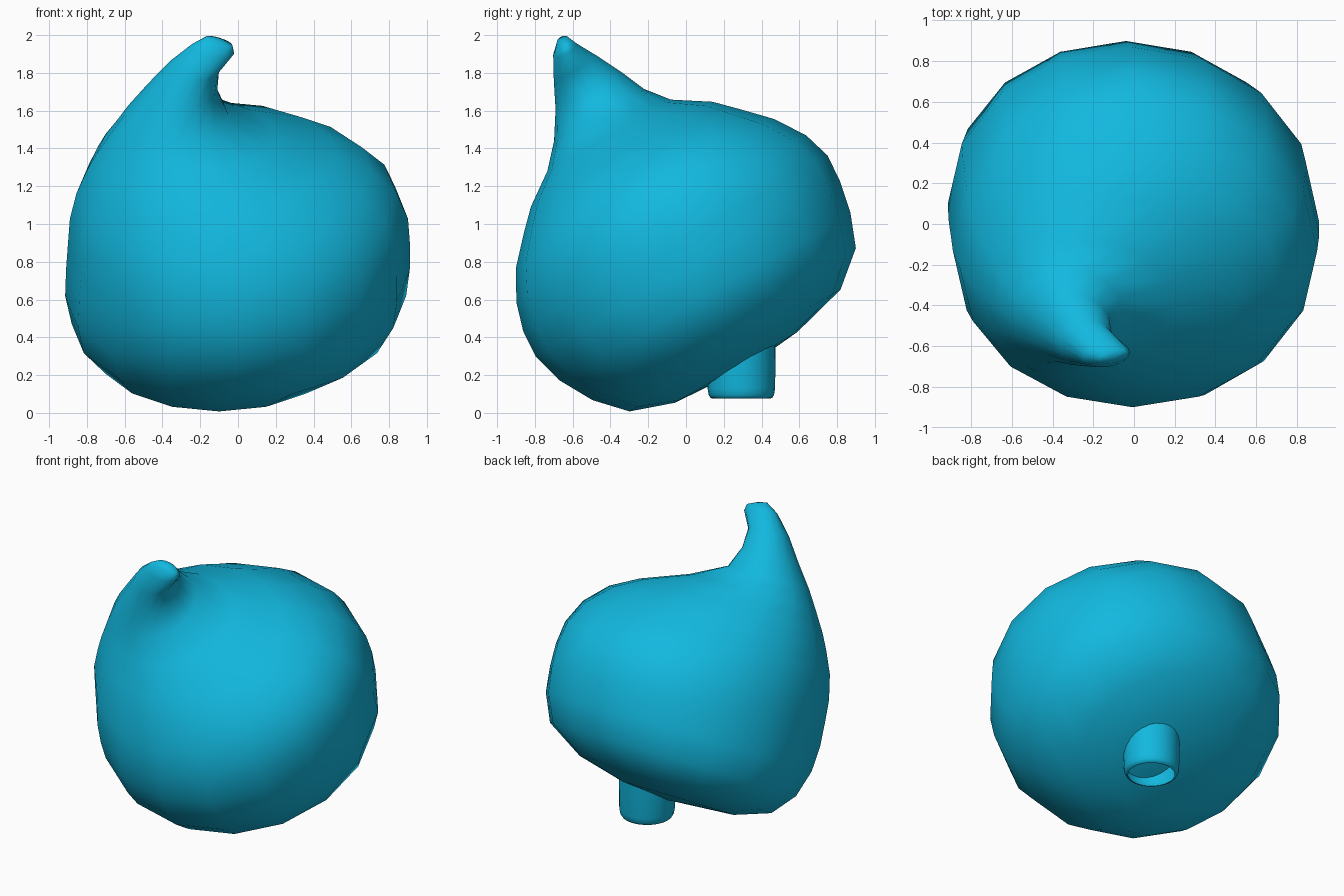
import bpy, bmesh
from math import sin, cos, pi, radians

if "Cube" in bpy.data.objects:
    bpy.data.objects.remove(bpy.data.objects["Cube"])

mat = bpy.data.materials.new("blue")
mat.diffuse_color = (0.006, 0.48, 0.74, 1)
mat.use_nodes = True
mat.node_tree.nodes["Principled BSDF"].inputs["Base Color"].default_value = mat.diffuse_color


def skin(name, rings, start=None, end=None):
    """Loft equal-length rings of points; optional poles close the ends."""
    bm = bmesh.new()
    loops = [[bm.verts.new(p) for p in r] for r in rings]
    n = len(loops[0])
    for a, b in zip(loops, loops[1:]):
        for i in range(n):
            j = (i + 1) % n
            bm.faces.new((a[i], a[j], b[j], b[i]))
    for pole, loop in ((start, loops[0]), (end, loops[-1])):
        if pole:
            v = bm.verts.new(pole)
            for i in range(n):
                bm.faces.new((v, loop[i], loop[(i + 1) % n]))
    bmesh.ops.recalc_face_normals(bm, faces=bm.faces)
    for f in bm.faces:
        f.smooth = True
    me = bpy.data.meshes.new(name)
    bm.to_mesh(me)
    bm.free()
    me.materials.append(mat)
    ob = bpy.data.objects.new(name, me)
    bpy.context.collection.objects.link(ob)
    return ob


# Body and curled horn: onion profile lofted along an axis tilted forward 30 degrees
S, C = sin(radians(30)), cos(radians(30))


def tilt(x, v, w):
    return (x, v * C - w * S, 0.85 + v * S + w * C)


# height along axis, left, right, front, back, slope of ring towards the right
sections = [
    (-.66, -.50, .25, -.45, .30, 0),
    (-.58, -.75, .55, -.68, .61, 0),
    (-.43, -.88, .80, -.82, .79, 0),
    (-.25, -.915, .89, -.92, .86, 0),
    (-.08, -.91, .91, -.965, .895, 0),
    (.07, -.90, .91, -.955, .905, 0),
    (.22, -.89, .90, -.91, .86, 0),
    (.38, -.855, .84, -.82, .755, 0),
    (.52, -.80, .71, -.69, .62, 0),
    (.62, -.75, .52, -.59, .52, 0),
    (.74, -.68, .20, -.42, .335, 0),
    (.86, -.60, -.05, -.31, .24, 0),
    (1.0, -.49, -.11, -.22, .18, 0),
    (1.14, -.37, -.10, -.15, .11, -.1),
    (1.25, -.25, -.02, -.09, .05, -.2),
    (1.295, -.17, -.03, -.04, .03, -.35),
]
SIDES = 16
rings = []
for w, x0, x1, v0, v1, slope in sections:
    ring = []
    for i in range(SIDES):
        a = 2 * pi * i / SIDES
        dx = (x1 - x0) / 2 * cos(a)
        v = (v0 + v1) / 2 + (v1 - v0) / 2 * sin(a)
        ring.append(tilt((x0 + x1) / 2 + dx, v, w + slope * dx))
    rings.append(ring)
skin("body_with_horn", rings, tilt(-.08, -.03, -.69), tilt(-.10, -.005, 1.305))

# Open neck tube under the back, cut obliquely where it meets the body
X, Y, N = 0.10, 0.293, 24


def circle(r, z, slope=0):
    return [(X + r * cos(2 * pi * i / N), Y + r * sin(2 * pi * i / N),
             z + slope * r * sin(2 * pi * i / N)) for i in range(N)]


skin("neck_tube", [circle(.150, .075), circle(.163, .079), circle(.173, .095),
                   circle(.179, .13), circle(.182, .37, .6)])
